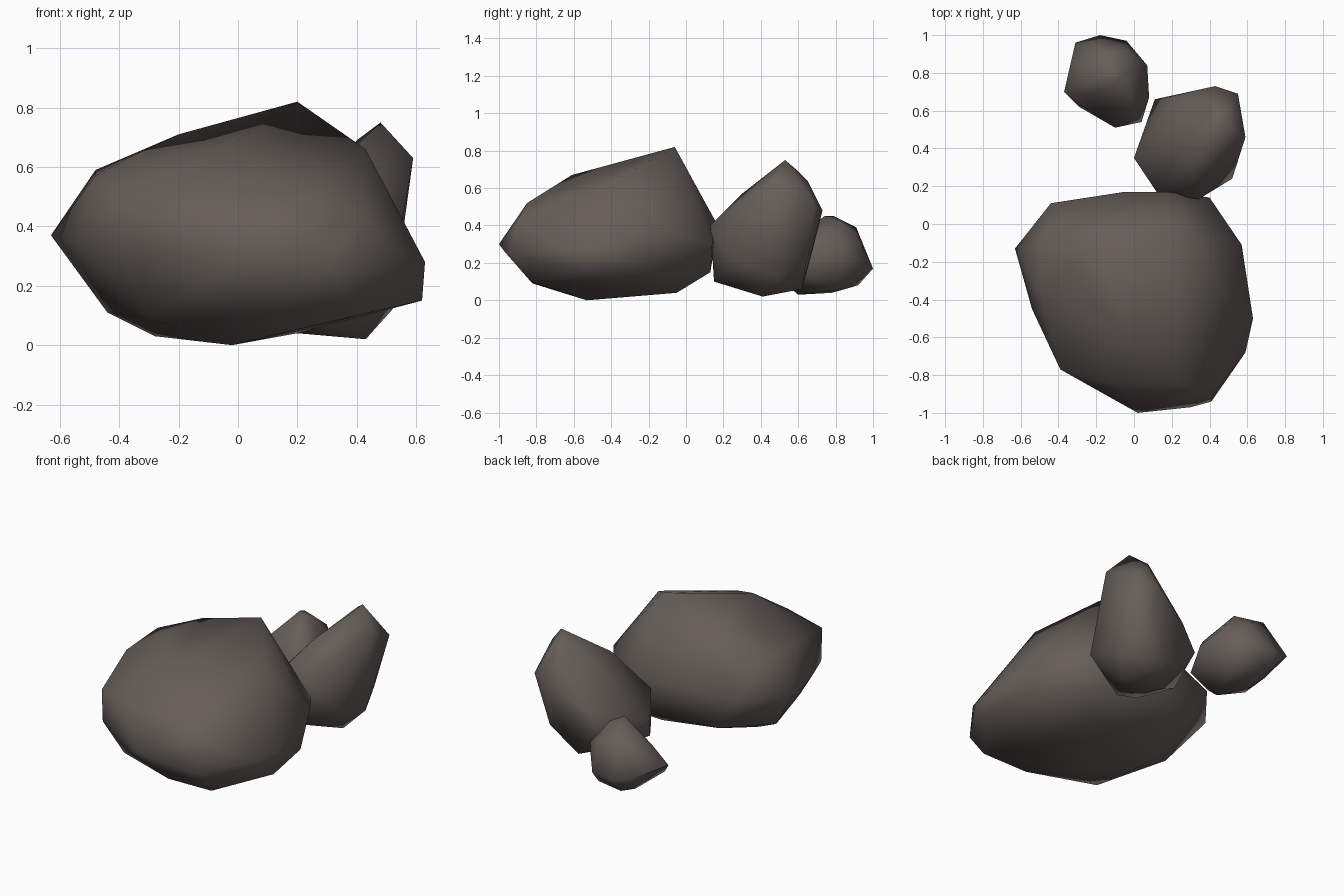
import bpy
import bmesh
from math import radians

# Remove the default cube
default_cube = bpy.data.objects.get("Cube")
if default_cube:
    bpy.data.objects.remove(default_cube, do_unlink=True)


def make_material(name, color):
    material = bpy.data.materials.new(name)
    material.use_nodes = True
    material.diffuse_color = color
    shader = next(node for node in material.node_tree.nodes if node.type == "BSDF_PRINCIPLED")
    shader.inputs["Base Color"].default_value = color
    shader.inputs["Roughness"].default_value = 0.9
    return material


def make_boulder(name, material, corners):
    """Wrap a faceted stone around its outermost corners, then soften the shading."""
    mesh = bpy.data.meshes.new(name)
    shape = bmesh.new()
    for corner in corners:
        shape.verts.new(corner)

    # Skin the corners and throw away any that ended up inside the stone
    hull = bmesh.ops.convex_hull(shape, input=shape.verts[:])
    buried = [item for item in hull["geom_interior"] if isinstance(item, bmesh.types.BMVert)]
    bmesh.ops.delete(shape, geom=buried, context="VERTS")
    loose = [vert for vert in shape.verts if not vert.link_faces]
    bmesh.ops.delete(shape, geom=loose, context="VERTS")
    bmesh.ops.recalc_face_normals(shape, faces=shape.faces[:])
    shape.to_mesh(mesh)
    shape.free()

    mesh.materials.append(material)
    boulder = bpy.data.objects.new(name, mesh)
    bpy.context.collection.objects.link(boulder)

    # Rounded shading, with only the sharpest ridges kept crisp
    bpy.ops.object.select_all(action="DESELECT")
    boulder.select_set(True)
    bpy.context.view_layer.objects.active = boulder
    bpy.ops.object.shade_smooth_by_angle(angle=radians(70))
    return boulder


stone = make_material("dark brown grey stone", (0.13, 0.11, 0.10, 1.0))

# Large boulder: crown, shoulders, waist and underside
make_boulder("large_boulder", stone, [
    (.2, -.06, .82), (-.2, -.06, .71), (.43, -.35, .66), (-.03, -.61, .67),
    (-.35, -.23, .64), (-.48, -.1, .59), (-.48, -.4, .57), (.3, .04, .56),
    (-.1, -.85, .5), (.25, -.85, .52), (-.39, -.77, .49), (.42, -.9, .43),
    (-.63, -.13, .37), (-.44, .11, .4), (-.05, .17, .4), (.18, .17, .4),
    (.4, .14, .3), (.57, -.11, .38), (.63, -.5, .28), (.59, -.68, .28),
    (.41, -.94, .25), (.3, -.97, .26), (.02, -1, .3), (-.54, -.45, .35),
    (.62, -.54, .15), (.58, -.22, .17), (.3, .13, .15), (-.3, .1, .18),
    (-.39, -.76, .29), (-.44, -.25, .11), (-.3, -.68, .09), (.1, -.82, .09),
    (.4, -.83, .1), (-.28, -.3, .03), (-.02, -.53, 0), (.2, -.05, .04),
])

# Middle boulder: leaning peak, flanks and base
make_boulder("middle_boulder", stone, [
    (.48, .53, .75), (.45, .65, .64), (.59, .46, .63), (.4, .6, .69),
    (.3, .3, .57), (.34, .13, .4), (.12, .17, .34), (0, .35, .25),
    (.43, .73, .48), (.55, .69, .52), (.52, .24, .22), (.2, .66, .36),
    (.11, .66, .2), (.12, .17, .12), (.25, .15, .1), (.52, .5, .12),
    (.48, .64, .2), (.3, .62, .06), (0, .35, .15), (.2, .4, .04),
    (.43, .41, .02),
])

# Small boulder: blunt top, rounded sides and base
make_boulder("small_boulder", stone, [
    (-.13, .79, .45), (-.1, .74, .45), (-.05, .81, .43), (-.04, .92, .34),
    (-.18, .91, .39), (-.25, .68, .28), (0, .6, .34), (.07, .84, .28),
    (.08, .67, .25), (-.37, .7, .2), (-.31, .96, .2), (-.18, 1, .17),
    (-.04, .97, .17), (.04, .54, .15), (-.1, .51, .17), (-.29, .62, .11),
    (-.1, .53, .09), (-.2, .92, .08), (0, .85, .06), (-.1, .6, .03),
    (-.2, .78, .04),
])
